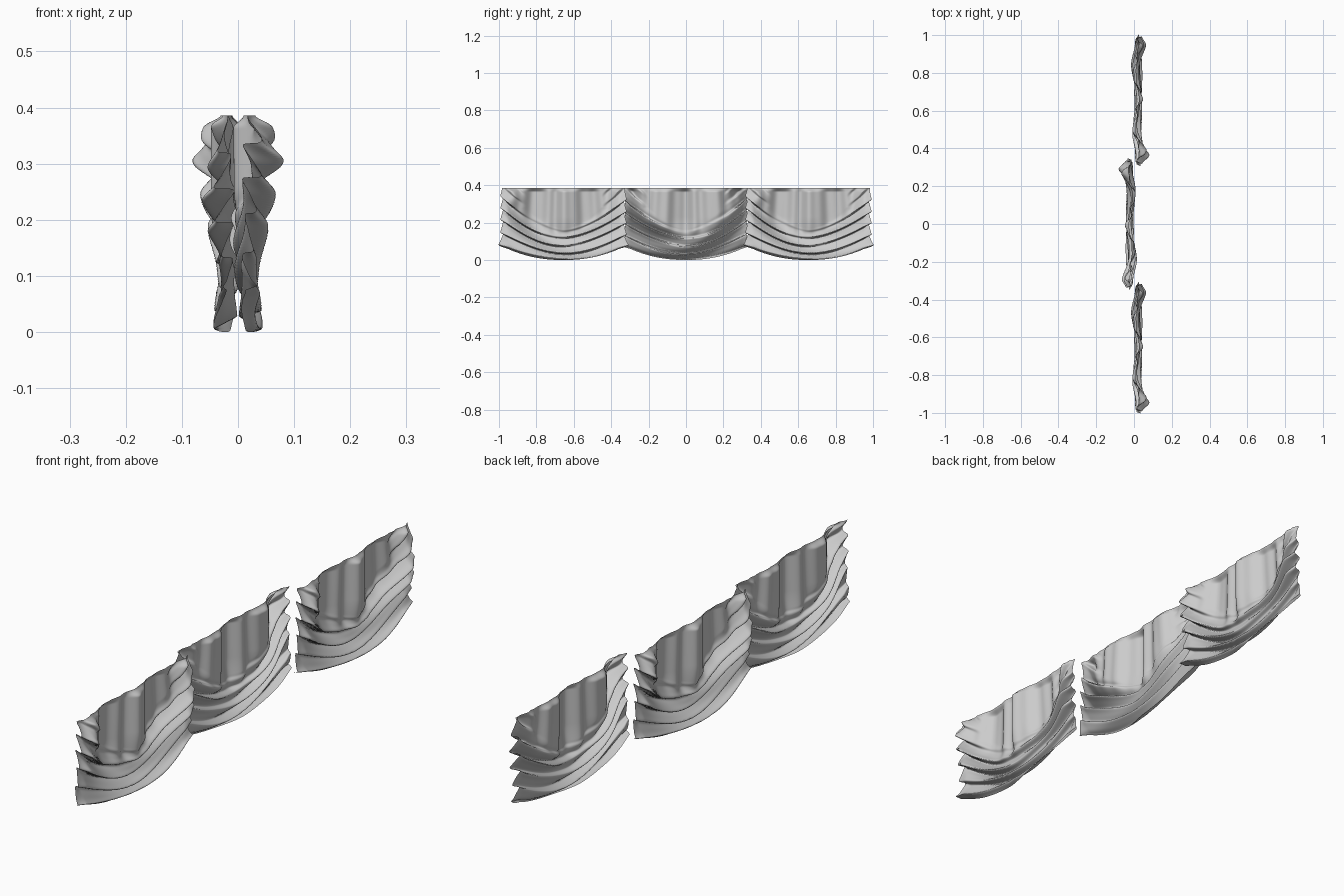
import bpy
import bmesh
from math import sin, cos, pi, exp

if "Cube" in bpy.data.objects:
    bpy.data.objects.remove(bpy.data.objects["Cube"])

# Fabric colour
fabric = bpy.data.materials.new("grey_fabric")
fabric.use_nodes = True
GREY = (0.6, 0.6, 0.6, 1)
fabric.diffuse_color = GREY
fabric.node_tree.nodes["Principled BSDF"].inputs["Base Color"].default_value = GREY

HALF, TOP, COLS, ROWS = 0.33, 0.386, 180, 110


def step(a, b, v):
    k = min(1, max(0, (v - a) / (b - a)))
    return k * k * (3 - 2 * k)


def cloth_point(t, v):
    """Point on one swag: t runs across (-1 to 1), v runs up (0 to 1)."""
    hem = 0.075 * abs(t) ** 2.2
    z = hem + v * (TOP - hem)
    edge = abs(t) ** 1.6
    # Level of the hanging swag folds: spread at the sides, gathered below
    s = (z - hem) / (0.14 + 0.17 * edge)
    swag = 1 - step(0.7, 1.2, s)
    swag = max(swag, step(0.6, 0.9, abs(t)))
    phase = 2 * pi * ((3.6 + 1.1 * edge) * s + 0.09 * sin(4 * t + 5 * s)) + 0.6 * t
    fold = sin(phase + 0.5 * sin(phase))
    size = (0.015 + 0.007 * edge) * (1 + 0.4 * sin(4 * t + 7 * s))
    seam = step(0.88, 1, abs(t))
    x = swag * size * fold * (1 - 0.4 * seam)
    # Upright gathers fanning out in the middle, over broad waves in the cloth
    fan = t * (0.85 + 0.15 * v)
    gather = sin(15 * fan + 1.1 * sin(6 * fan + 1)) + 0.4 * sin(31 * fan + 2)
    x += (1 - swag) * 0.009 * gather
    x += 0.02 * cos(7 * t - 0.3) * step(0.15, 0.6, v) * (1 - 0.6 * seam)
    # Nearly straight heading
    x *= 1 - 0.7 * step(0.94, 1, v)
    # Hem kicks out in the middle
    x += 0.005 * (1 - step(0, 0.4, v)) * (1 - abs(t))
    # Puffed upper corner
    x += 0.028 * exp(-((t + 0.84) / 0.12) ** 2 - ((z - 0.33) / 0.04) ** 2)
    # Ridges sag over the folds beneath, side seams ripple
    z -= swag * (0.002 + 0.005 * edge) * (fold + 1) * step(0, 0.1, v) * (1 - step(0.85, 0.97, v))
    side = seam * (1 if t > 0 else -1)
    y = HALF * t + side * (0.007 * fold * (1 - step(0.9, 1, v)) + 0.012 * (1 - step(0, 0.25, v)))
    return x, y, z


def swag_panel(name, x0, y0, facing):
    bm = bmesh.new()
    grid = []
    for j in range(ROWS + 1):
        row = []
        for i in range(COLS + 1):
            x, y, z = cloth_point(2 * i / COLS - 1, j / ROWS)
            row.append(bm.verts.new((x0 + facing * x, y0 + facing * y, z)))
        grid.append(row)
    for a, b in zip(grid, grid[1:]):
        for i in range(COLS):
            bm.faces.new((a[i], a[i + 1], b[i + 1], b[i]))
    mesh = bpy.data.meshes.new(name)
    bm.to_mesh(mesh)
    bm.free()
    mesh.materials.append(fabric)
    mesh.shade_smooth()
    obj = bpy.data.objects.new(name, mesh)
    bpy.context.collection.objects.link(obj)


# Outer swags face one way, the middle one is turned round
swag_panel("front_swag", 0.018, -0.655, 1)
swag_panel("middle_swag", -0.018, 0, -1)
swag_panel("back_swag", 0.018, 0.655, 1)
